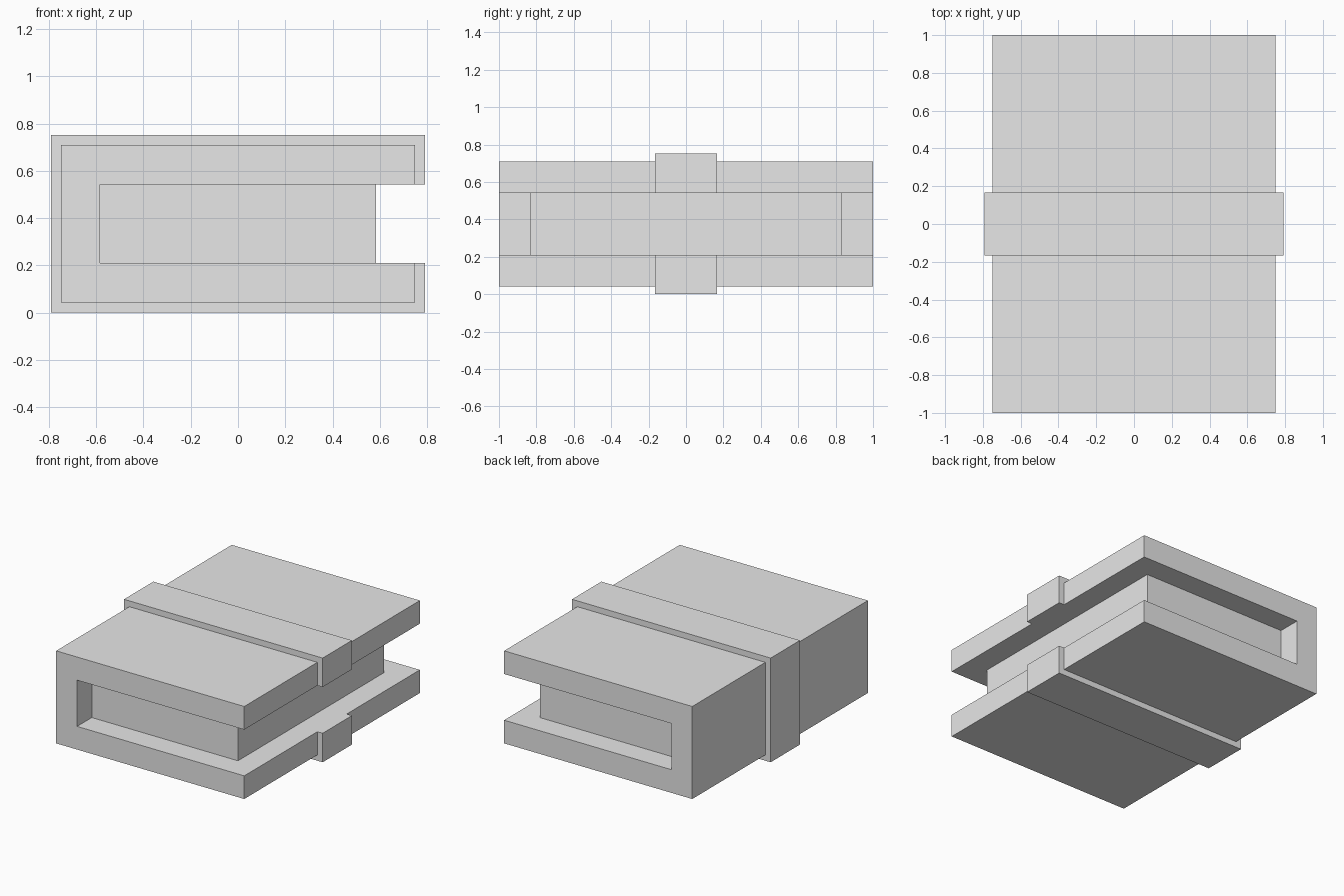
import bpy
import bmesh

cube = bpy.data.objects.get("Cube")
if cube:
    bpy.data.objects.remove(cube, do_unlink=True)

grey = bpy.data.materials.new("plain_grey")
grey.use_nodes = True
grey.diffuse_color = (0.8, 0.8, 0.8, 1)
grey.node_tree.nodes["Principled BSDF"].inputs["Base Color"].default_value = (0.8, 0.8, 0.8, 1)

# Main dimensions
HALF_X, HALF_Y = 0.75, 1.0
STRAP = 0.042                      # strap thickness
WALL = 0.167                       # shell thickness
BOTTOM, TOP = STRAP, STRAP + 0.667
SLOT_LOW, SLOT_HIGH = BOTTOM + WALL, TOP - WALL
INNER_X = HALF_X - WALL


def extrude_profile(name, points, half_depth):
    """Extrude a closed x-z outline symmetrically along y."""
    bm = bmesh.new()
    face = bm.faces.new([bm.verts.new((x, -half_depth, z)) for x, z in points])
    result = bmesh.ops.extrude_face_region(bm, geom=[face])
    moved = [v for v in result["geom"] if isinstance(v, bmesh.types.BMVert)]
    bmesh.ops.translate(bm, verts=moved, vec=(0, 2 * half_depth, 0))
    bmesh.ops.recalc_face_normals(bm, faces=bm.faces)
    mesh = bpy.data.meshes.new(name)
    bm.to_mesh(mesh)
    bm.free()
    mesh.materials.append(grey)
    obj = bpy.data.objects.new(name, mesh)
    bpy.context.collection.objects.link(obj)
    return obj


def open_loop(x, low, high):
    """Outline around the outside, from upper lip to lower lip."""
    return [(x, SLOT_HIGH), (x, high), (-x, high), (-x, low), (x, low), (x, SLOT_LOW)]


outer = open_loop(HALF_X, BOTTOM, TOP)

# C-shaped shell, open on the +x side
extrude_profile("outer_shell", outer + [(-INNER_X, SLOT_LOW), (-INNER_X, SLOT_HIGH)], HALF_Y)

# Block held inside the shell, set back at both ends and at the open side
extrude_profile("inner_block", [(-INNER_X, SLOT_LOW), (INNER_X, SLOT_LOW),
                                (INNER_X, SLOT_HIGH), (-INNER_X, SLOT_HIGH)], HALF_Y - WALL)

# Raised strap wrapped around the middle of the shell
strap_outer = open_loop(HALF_X + STRAP, BOTTOM - STRAP, TOP + STRAP)
extrude_profile("middle_strap", strap_outer + outer[::-1], WALL)
